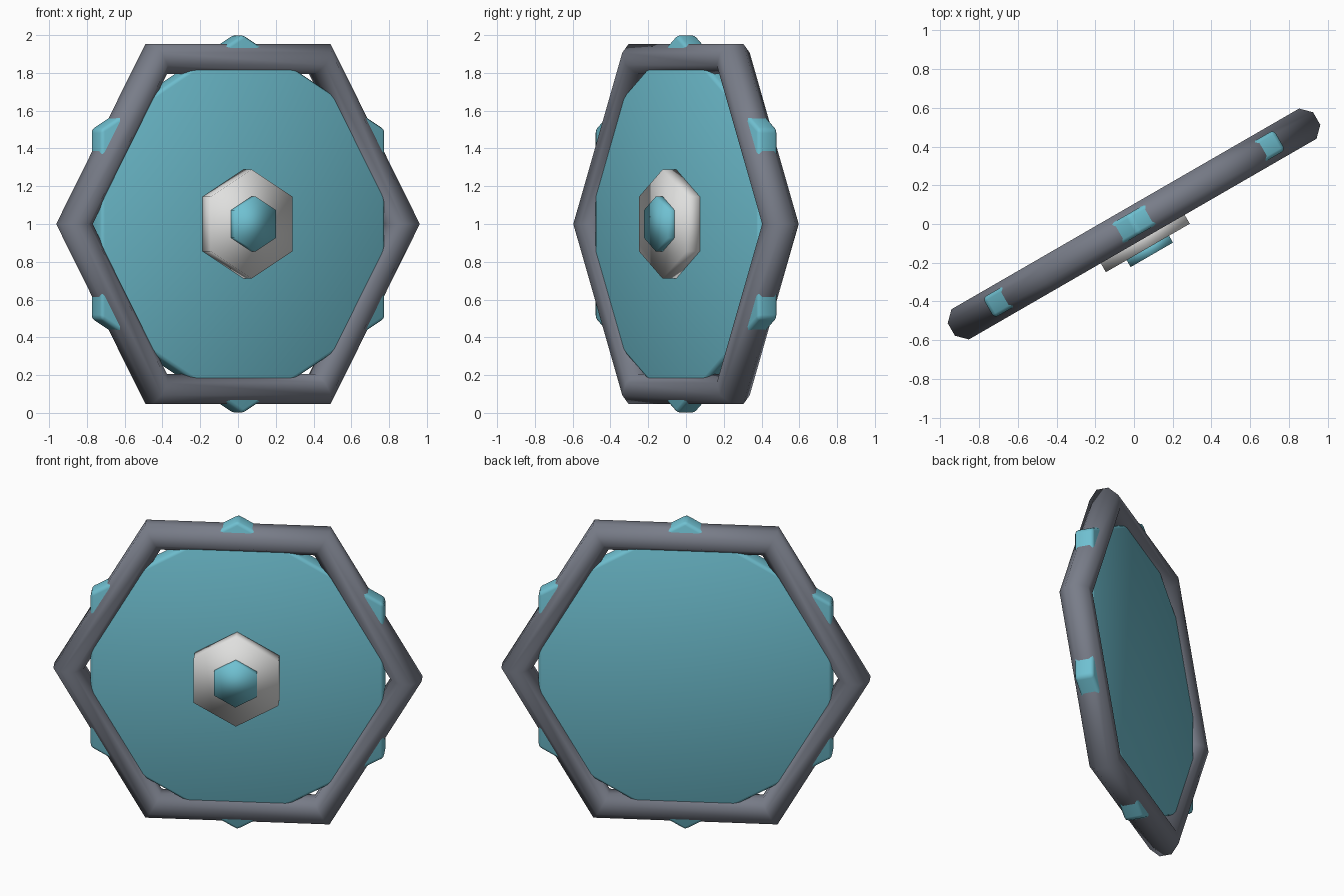
import bpy, bmesh, math
from mathutils import Matrix

if "Cube" in bpy.data.objects:
    bpy.data.objects.remove(bpy.data.objects["Cube"])

# Whole shield is turned 30 degrees about z and raised one unit
PLACE = Matrix.Translation((0, 0, 1)) @ Matrix.Rotation(math.radians(30), 4, 'Z')


def material(name, color):
    m = bpy.data.materials.new(name)
    m.diffuse_color = (*color, 1)
    m.use_nodes = True
    m.node_tree.nodes["Principled BSDF"].inputs["Base Color"].default_value = m.diffuse_color
    return m


teal = material("teal", (0.16, 0.53, 0.64))
grey = material("slate_grey", (0.19, 0.205, 0.25))
white = material("off_white", (0.74, 0.74, 0.73))


def finish(name, bm, mat):
    bmesh.ops.recalc_face_normals(bm, faces=bm.faces)
    bm.transform(PLACE)
    for f in bm.faces:
        f.smooth = True
    me = bpy.data.meshes.new(name)
    bm.to_mesh(me)
    bm.free()
    me.materials.append(mat)
    ob = bpy.data.objects.new(name, me)
    bpy.context.collection.objects.link(ob)
    return ob


def hex_prism(name, radius, y0, y1, mat, bevel=0):
    """Six-sided plate standing on a point, extruded along y."""
    bm = bmesh.new()
    ring = []
    for i in range(6):
        a = math.radians(30 + 60 * i)
        ring.append(bm.verts.new((radius * math.cos(a), y0, radius * math.sin(a))))
    face = bm.faces.new(ring)
    ext = bmesh.ops.extrude_face_region(bm, geom=[face], use_keep_orig=True)
    moved = [v for v in ext["geom"] if isinstance(v, bmesh.types.BMVert)]
    bmesh.ops.translate(bm, verts=moved, vec=(0, y1 - y0, 0))
    if bevel:
        bmesh.ops.recalc_face_normals(bm, faces=bm.faces)
        bmesh.ops.bevel(bm, geom=bm.edges[:], offset=bevel, segments=2,
                        profile=0.5, affect='EDGES')
    return finish(name, bm, mat)


# Frame: hexagonal ring with an eight-sided tube, points to the sides
bm = bmesh.new()
rings = []
for i in range(6):
    a = math.radians(60 * i)
    ring = []
    for j in range(8):
        t = math.radians(22.5 + 45 * j)
        r = 1.0 + 0.0974 * math.cos(t)
        ring.append(bm.verts.new((r * math.cos(a), 0.0974 * math.sin(t),
                                  1.009 * r * math.sin(a))))
    rings.append(ring)
for i in range(6):
    p, q = rings[i], rings[(i + 1) % 6]
    for j in range(8):
        k = (j + 1) % 8
        bm.faces.new((p[j], p[k], q[k], q[j]))
frame = finish("frame", bm, grey)
bpy.context.view_layer.objects.active = frame
frame.select_set(True)
bpy.ops.object.shade_smooth_by_angle(angle=math.radians(50))

# Panel whose corners poke through the frame
hex_prism("panel", 1.003, -0.06, 0.06, teal, bevel=0.02)
# Stepped boss on the front
hex_prism("boss_base", 0.289, -0.143, -0.04, white)
hex_prism("boss_cap", 0.146, -0.184, -0.12, teal)
